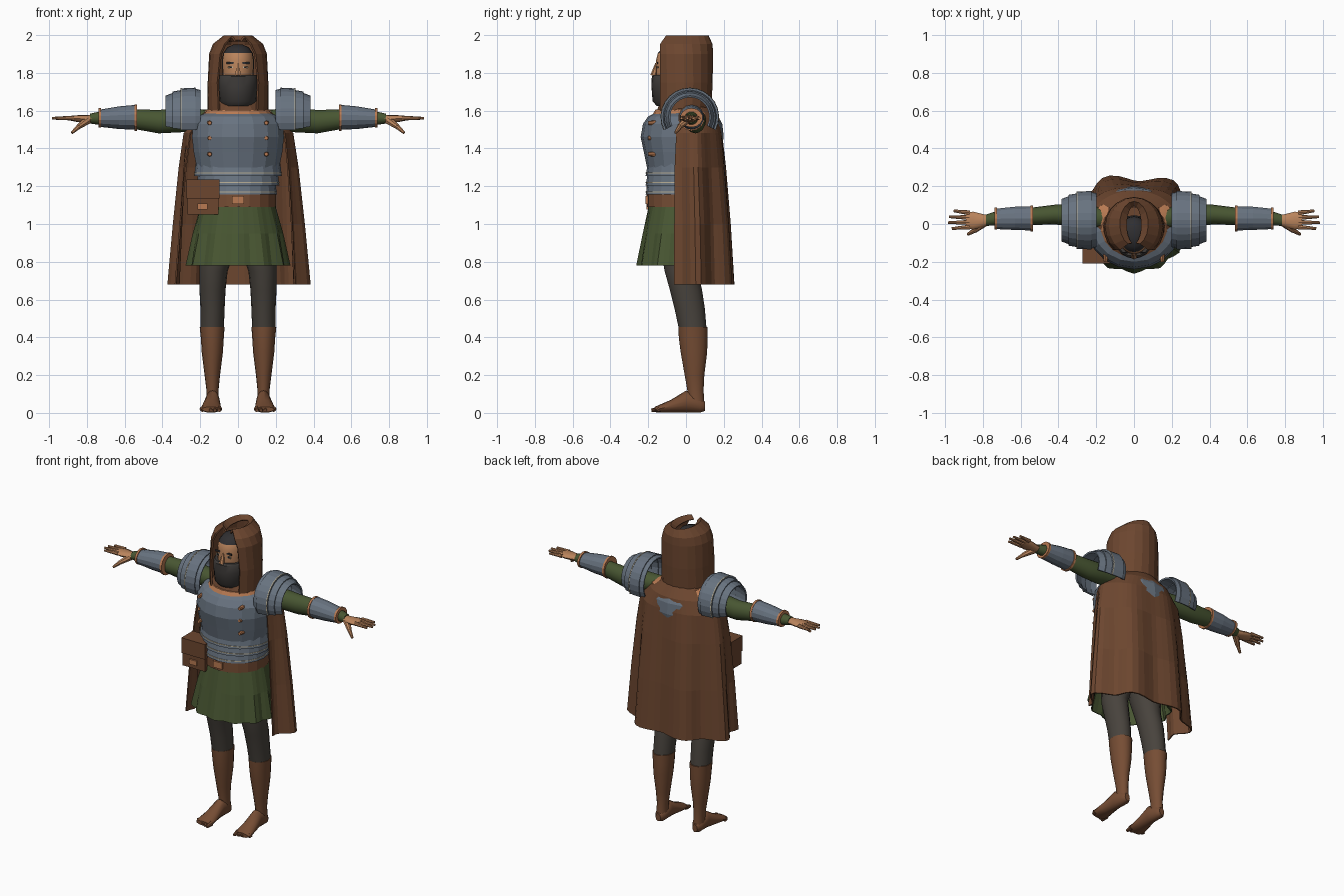
import bpy, bmesh
from math import sin, cos, radians, sqrt, tau
from mathutils import Vector

cube = bpy.data.objects.get("Cube")
if cube:
    bpy.data.objects.remove(cube, do_unlink=True)


def material(name, r, g, b):
    """Flat material from 0-255 display values."""
    m = bpy.data.materials.new(name)
    m.use_nodes = True
    col = [((v / 255 + 0.055) / 1.055) ** 2.4 for v in (r, g, b)] + [1]
    m.diffuse_color = col
    bsdf = m.node_tree.nodes["Principled BSDF"]
    bsdf.inputs["Base Color"].default_value = col
    bsdf.inputs["Roughness"].default_value = 0.8
    return m


STEEL = material("steel", 104, 115, 128)
CLOTH = material("brown cloth", 108, 70, 47)
LEATHER = material("brown leather", 118, 77, 52)
GREEN = material("green cloth", 72, 86, 50)
TIGHTS = material("dark tights", 72, 67, 61)
MASK = material("mask cloth", 62, 59, 57)
SKIN = material("skin", 186, 132, 92)
COPPER = material("copper", 184, 122, 82)
HAIR = material("dark hair", 48, 47, 49)
PALE = material("pale trim", 190, 180, 155)

smooth_objects = []


def finish(name, bm, mats, rule=None, mirror=False, solid=0, smooth=False):
    """Turn a bmesh into an object with materials and modifiers."""
    bmesh.ops.recalc_face_normals(bm, faces=bm.faces)
    if rule:
        for f in bm.faces:
            f.material_index = rule(f.calc_center_median())
    me = bpy.data.meshes.new(name)
    bm.to_mesh(me)
    bm.free()
    for m in mats:
        me.materials.append(m)
    ob = bpy.data.objects.new(name, me)
    bpy.context.collection.objects.link(ob)
    if mirror:
        ob.modifiers.new("mirror", "MIRROR").use_mirror_merge = False
    if solid:
        mod = ob.modifiers.new("thickness", "SOLIDIFY")
        mod.thickness = solid
        mod.offset = 0
    if smooth:
        smooth_objects.append(ob)
    return ob


def loft(name, rings, *mats, axis="z", n=16, cap=True, folds=0, phase=0, **kw):
    """Skin elliptic rings (pos, cu, cv, ru, rv, half gap angle, fold depth)."""
    bm = bmesh.new()
    rows, is_open = [], len(rings[0]) > 5 and rings[0][5] > 0
    for ring in rings:
        t, cu, cv, ru, rv, gap, amp = (tuple(ring) + (0, 0))[:7]
        row = []
        for i in range(n + 1 if is_open else n):
            a = radians(gap - 90 + (360 - 2 * gap) * i / n)
            k = 1 + amp * cos(folds * (a - radians(phase)))
            u, v = cu + ru * k * cos(a), cv + rv * k * sin(a)
            row.append(bm.verts.new({"z": (u, v, t), "x": (t, u, v), "y": (u, t, v)}[axis]))
        rows.append(row)
    for lo, hi in zip(rows, rows[1:]):
        for i in range(n):
            j = (i + 1) % len(lo)
            bm.faces.new((lo[i], lo[j], hi[j], hi[i]))
    if cap and not is_open:
        bm.faces.new(rows[0])
        bm.faces.new(rows[-1])
    return finish(name, bm, mats, **kw)


def box(name, center, size, mat, **kw):
    bm = bmesh.new()
    bmesh.ops.create_cube(bm, size=1)
    bmesh.ops.scale(bm, vec=size, verts=bm.verts)
    bmesh.ops.translate(bm, vec=center, verts=bm.verts)
    return finish(name, bm, [mat], **kw)


def taper(name, start, end, r1, r2, mat, sides=8, **kw):
    """Tapered rod between two points."""
    a, b = Vector(start), Vector(end)
    bm = bmesh.new()
    bmesh.ops.create_cone(bm, cap_ends=True, segments=sides, radius1=r1, radius2=r2, depth=(b - a).length)
    bm.transform((b - a).to_track_quat("Z", "Y").to_matrix().to_4x4())
    bmesh.ops.translate(bm, vec=(a + b) / 2, verts=bm.verts)
    return finish(name, bm, [mat], **kw)


both = dict(mirror=True, smooth=True)

# Feet, boots and legs
loft("feet", [(.1, .135, .035, .018, .025), (.075, .135, .042, .036, .04), (0, .135, .06, .038, .058),
              (-.08, .14, .035, .049, .034), (-.14, .143, .022, .056, .021), (-.165, .143, .018, .048, .014)],
     LEATHER, axis="y", **both)
for i in range(5):
    x = .1 + .022 * i
    taper("toe", (x, -.14, .02), (x, -.183 + .007 * i, .013), .016, .009, LEATHER, **both)
loft("boots", [(.05, .135, .055, .034, .042), (.12, .135, .05, .032, .043), (.2, .136, .045, .041, .052),
               (.32, .136, .042, .056, .07), (.4, .136, .038, .061, .076), (.455, .137, .037, .066, .078)],
     LEATHER, **both)
loft("legs", [(.44, .137, .036, .062, .073), (.55, .135, .02, .064, .08), (.65, .135, 0, .069, .085),
              (.75, .13, -.025, .075, .088), (.85, .112, -.03, .09, .1), (.97, .1, -.02, .098, .11)],
     TIGHTS, **both)

# Pleated skirt, belt and pouch
loft("skirt", [(1.11, 0, -.015, .19, .175), (.95, 0, -.03, .23, .19, 0, .025), (.78, 0, -.04, .262, .21, 0, .045)],
     GREEN, n=48, folds=12, cap=False, solid=.008)
loft("belt", [(1.09, 0, -.015, .2, .192), (1.16, 0, -.015, .2, .192)], LEATHER, n=20)
box("buckle", (0, -.208, 1.127), (.065, .014, .042), COPPER)
box("pouch", (-.185, -.145, 1.14), (.165, .11, .18), CLOTH)
box("pouch_flap", (-.185, -.148, 1.185), (.173, .12, .1), CLOTH)
box("pouch_clasp", (-.188, -.203, 1.092), (.055, .012, .032), COPPER)

# Waist bands, each flaring over the one below
for i in range(3):
    z, r = 1.155 + .05 * i, .2 + .013 * i
    loft("waist_band", [(z, 0, -.02, r + .006, .194), (z + .065, 0, -.02, r - .002, .182)], STEEL, n=20)
    loft("band_trim", [(z + .012, 0, -.02, r + .006, .195), (z + .017, 0, -.02, r + .006, .195)], PALE, n=20)

# Breastplate with rivets
loft("breastplate", [(1.3, 0, -.022, .222, .185), (1.38, 0, -.02, .238, .203), (1.46, 0, -.02, .247, .22),
                     (1.53, 0, -.018, .242, .21), (1.57, 0, -.015, .215, .185), (1.59, 0, -.01, .17, .15)],
     STEEL, n=18)
loft("neck_trim", [(1.575, 0, -.012, .185, .168), (1.605, 0, -.01, .165, .152)], COPPER, n=18)
for z in (1.37, 1.455, 1.535):
    y = -.02 - .215 * sqrt(1 - (.15 / .245) ** 2)
    taper("rivet", (.15, y + .03, z), (.15, y - .01, z), .014, .01, COPPER, mirror=True)

# Shoulders of the undershirt and the cowl
loft("undershirt_shoulders", [(1.5, 0, .03, .24, .11), (1.58, 0, .035, .225, .1), (1.615, 0, .03, .15, .08)],
     COPPER, n=14, smooth=True)
loft("cowl", [(1.56, 0, -.01, .185, .165), (1.61, 0, -.005, .165, .145), (1.65, 0, -.01, .125, .125),
              (1.67, 0, -.01, .1, .1)], CLOTH, n=14)

# Cloak hanging open at the front
loft("cloak", [(.68, 0, .03, .35, .215, 63, .1), (1, 0, .03, .328, .2, 62, .08), (1.3, 0, .03, .305, .178, 60, .05),
               (1.48, 0, .03, .285, .16, 60, .02), (1.56, 0, .025, .22, .148, 60), (1.62, 0, .01, .13, .12, 60)],
     CLOTH, n=36, folds=7, phase=60, solid=.008)

# Head: hair on top and behind, face in front
loft("head", [(1.6, 0, -.04, .06, .065), (1.7, 0, -.065, .068, .085), (1.77, 0, -.062, .08, .098),
              (1.83, 0, -.06, .084, .1), (1.87, 0, -.058, .084, .1), (1.905, 0, -.055, .078, .094),
              (1.935, 0, -.05, .058, .072), (1.95, 0, -.045, .025, .03)],
     SKIN, HAIR, n=20, smooth=True, rule=lambda c: int(c.z > 1.89 or (c.y > -.09 and c.z > 1.7)))
taper("nose", (0, -.155, 1.85), (0, -.172, 1.785), .008, .017, SKIN, sides=6, smooth=True)
for part, z, h, w, mat in (("brow", 1.852, .011, .045, HAIR), ("eye", 1.83, .01, .03, PALE), ("pupil", 1.83, .01, .012, HAIR)):
    depth = .009 if part == "pupil" else .007
    box(part, (.038, -.151, z), (w, depth, h), mat, mirror=True)
loft("face_mask", [(1.625, 0, -.07, .08, .085), (1.65, 0, -.07, .098, .107), (1.73, 0, -.07, .105, .113),
                   (1.78, 0, -.067, .106, .114), (1.79, 0, -.065, .1, .106)], MASK, n=20, smooth=True)

# Hood, split along the front and the crown
loft("hood", [(1.6, 0, -.02, .155, .148, 40), (1.75, 0, -.02, .155, .155, 43), (1.9, 0, -.015, .147, .152, 38),
              (1.95, 0, -.01, .128, .145, 32), (1.993, 0, 0, .075, .118, 26), (1.97, 0, -.005, .042, .105, 20)],
     CLOTH, n=16, solid=.012)

# Arms, bracers and layered pauldrons
loft("sleeves", [(.15, .03, 1.555, .055, .05), (.3, .045, 1.55, .062, .064), (.42, .05, 1.542, .052, .062),
                 (.55, .04, 1.555, .046, .052), (.74, .028, 1.56, .036, .034), (.785, .02, 1.558, .03, .026)],
     GREEN, axis="x", **both)
loft("bracers", [(.54, .03, 1.565, .066, .066), (.63, .03, 1.563, .063, .06), (.735, .027, 1.56, .055, .045)],
     STEEL, axis="x", n=14, mirror=True)
for x, ry, rz in ((.535, .07, .07), (.725, .06, .051)):
    loft("bracer_trim", [(x, .029, 1.563, ry, rz), (x + .014, .029, 1.563, ry, rz)], COPPER,
         axis="x", n=14, mirror=True)
for x, w, r1, r2 in ((.2, .035, .138, .147), (.225, .08, .15, .146), (.285, .06, .14, .13), (.33, .052, .128, .108)):
    loft("pauldron_lame", [(x, .02, 1.567, r1, r1, 63), (x + w, .02, 1.567, r2, r2, 63)], STEEL,
         axis="x", n=16, mirror=True, solid=.01)
loft("pauldron_trim", [(.298, .02, 1.567, .151, .151, 63), (.304, .02, 1.567, .151, .151, 63)], PALE,
     axis="x", n=16, mirror=True, solid=.004)

# Hands with fingers and thumb
loft("palms", [(.765, .02, 1.558, .026, .021), (.8, .018, 1.556, .034, .02), (.85, .018, 1.558, .047, .018),
               (.89, .02, 1.56, .044, .012)], SKIN, axis="x", n=12, **both)
for i, reach in enumerate((.965, .985, .98, .955)):
    y = -.016 + .025 * i
    taper("finger", (.87, y, 1.561), (reach, y * 1.25 - .004, 1.56), .013, .007, SKIN, **both)
taper("thumb_base", (.795, .005, 1.55), (.845, -.035, 1.515), .022, .014, SKIN, **both)
taper("thumb", (.838, -.03, 1.52), (.88, -.055, 1.483), .014, .008, SKIN, **both)

# Smooth shading on the soft parts
bpy.ops.object.select_all(action="DESELECT")
for ob in smooth_objects:
    ob.select_set(True)
bpy.context.view_layer.objects.active = smooth_objects[0]
bpy.ops.object.shade_smooth_by_angle(angle=radians(40))
